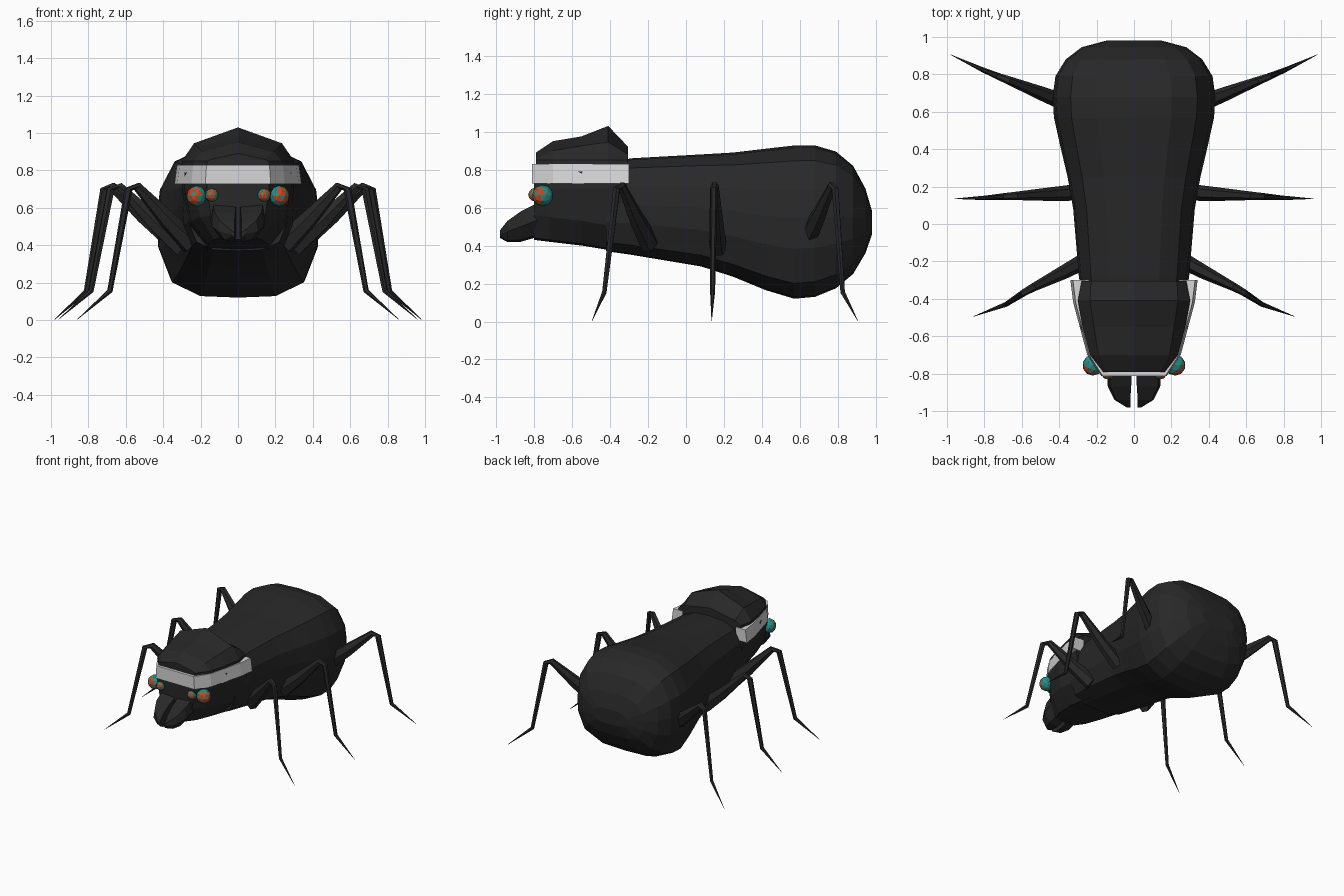
import bpy, bmesh, math
from mathutils import Vector

if "Cube" in bpy.data.objects:
    bpy.data.objects.remove(bpy.data.objects["Cube"])


def material(name, rgb):
    m = bpy.data.materials.new(name)
    m.diffuse_color = (*rgb, 1)
    m.use_nodes = True
    m.node_tree.nodes["Principled BSDF"].inputs["Base Color"].default_value = m.diffuse_color
    return m


BLACK = material("shell black", (0.021, 0.021, 0.021))
GREY = material("band light grey", (0.68, 0.68, 0.68))
TEAL = material("eye teal", (0.02, 0.27, 0.25))
ORANGE = material("eye orange", (0.6, 0.06, 0.01))


def finish(bm, name, *mats):
    bmesh.ops.recalc_face_normals(bm, faces=bm.faces)
    me = bpy.data.meshes.new(name)
    bm.to_mesh(me)
    bm.free()
    for m in mats:
        me.materials.append(m)
    ob = bpy.data.objects.new(name, me)
    bpy.context.collection.objects.link(ob)
    return ob


def loft(name, rings, mat):
    """Skin closed rings of equal point count and cap both ends."""
    bm = bmesh.new()
    vs = [[bm.verts.new(p) for p in r] for r in rings]
    n = len(vs[0])
    for a, b in zip(vs, vs[1:]):
        for i in range(n):
            j = (i + 1) % n
            bm.faces.new((a[i], a[j], b[j], b[i]))
    bm.faces.new(vs[0])
    bm.faces.new(vs[-1])
    return finish(bm, name, mat)


def ring(y, half):
    """Symmetric ring from half profile; first and last points lie on x = 0."""
    pts = half + [(-x, z) for x, z in half[-2:0:-1]]
    return [(x, y, z) for x, z in pts]


# abdomen: one rounded section swept along y (y, half width, bottom, top)
section = [(0, 1), (.46, .97), (.78, .8), (.96, .42), (1, .05), (.98, -.35),
           (.82, -.8), (.47, -.98), (0, -1)]
stations = [(-.42, .27, .37, .84), (-.28, .295, .35, .86), (.08, .325, .29, .88),
            (.25, .355, .235, .89), (.42, .395, .165, .91), (.57, .428, .12, .927),
            (.68, .435, .13, .927), (.79, .42, .175, .895), (.88, .365, .25, .82),
            (.945, .28, .36, .70), (.98, .15, .46, .58)]
loft("abdomen", [ring(y, [(x * w, (b + t) / 2 + z * (t - b) / 2) for x, z in section])
                 for y, w, b, t in stations], BLACK)

# lower head (y, half width, bottom)
loft("lower_head", [ring(y, [(0, .79), (w, .79), (w, .70), (w * .88, b + .13),
                             (w * .55, b + .01), (0, b)])
                    for y, w, b in [(-.31, .30, .36), (-.55, .285, .40),
                                    (-.72, .23, .42), (-.80, .165, .43)]], BLACK)

# head cap with a ridge (y, half width, shoulder x, shoulder z, ridge z)
loft("head_cap", [ring(y, [(0, t), (s, sz), (w, .85), (w, .76), (0, .76)])
                  for y, w, s, sz, t in [(-.305, .28, .23, .88, .92),
                                         (-.41, .30, .235, .945, 1.03),
                                         (-.55, .275, .215, .925, .975),
                                         (-.70, .235, .19, .90, .95),
                                         (-.79, .165, .14, .86, .89)]], BLACK)

# pale band wrapped round the front and sides of the head
path = [(.34, -.30, .24), (.325, -.42, .28), (.25, -.70, .22), (.175, -.80, .15)]
path = path + [(-a, y, -b) for a, y, b in path[::-1]]
rings = []
for xo, y, xi in path:
    yi = y + (.03 if y < -.75 else 0)
    rings.append([(xo, y - .012 * (y < -.75), .727), (xo * .96, y - .012 * (y < -.75), .83),
                  (xi, yi, .83), (xi, yi, .727)])
loft("head_band", rings, GREY)


def leg(name, pts, radii):
    """Tapered six-sided limb; radii are (sideways, vertical) at each joint."""
    pts = [Vector(p) for p in pts]
    rings = []
    for i, p in enumerate(pts):
        t = (pts[min(i + 1, len(pts) - 1)] - pts[max(i - 1, 0)]).normalized()
        side = t.cross(Vector((0, 0, 1))).normalized()
        up = side.cross(t)
        a, b = radii[i]
        rings.append([p + side * a * math.cos(k * math.pi / 3) + up * b * math.sin(k * math.pi / 3)
                      for k in range(6)])
    loft(name, rings, BLACK)


def eye(name, centre, radius, facing):
    """Faceted eye: orange facets at the centre, teal between and around."""
    bm = bmesh.new()
    bmesh.ops.create_icosphere(bm, subdivisions=2, radius=radius)
    facing = Vector(facing).normalized()
    for f in bm.faces:
        corner = any(len(v.link_edges) == 5 for v in f.verts)
        f.material_index = int(corner and f.normal.dot(facing) > .5)
    bmesh.ops.translate(bm, verts=bm.verts, vec=centre)
    finish(bm, name, TEAL, ORANGE)


radii = [(.045, .065), (.037, .05), (.022, .025), (.019, .022), (.013, .015), (.001, .001)]
legs = {
    "front_leg": [(.25, -.19, .41), (.38, -.26, .54), (.54, -.34, .715),
                  (.585, -.365, .70), (.685, -.43, .155), (.86, -.495, .003)],
    "middle_leg": [(.29, .17, .39), (.44, .16, .52), (.635, .15, .715),
                   (.68, .148, .70), (.785, .14, .155), (.96, .135, .003)],
    "rear_leg": [(.36, .645, .45), (.50, .70, .56), (.675, .77, .715),
                 (.715, .785, .70), (.81, .825, .155), (.98, .905, .003)],
}
for s, side in ((1, "left"), (-1, "right")):
    for name, pts in legs.items():
        leg(f"{name}_{side}", [(s * x, y, z) for x, y, z in pts], radii)

    # mandible (y, inner x, outer x, low z, high z)
    jaw = []
    for y, a, b, lo, hi in [(-.74, .01, .15, .45, .62), (-.80, .012, .145, .44, .615),
                            (-.87, .015, .14, .42, .58), (-.94, .02, .105, .418, .53),
                            (-.98, .02, .04, .44, .48)]:
        m = (lo + hi) / 2
        jaw.append([(s * x, y, z) for x, z in [(a, lo), (b * .6 + a * .4, lo + .01), (b, m),
                                               (b * .9 + a * .1, hi), (a, hi - .01)]])
    loft(f"mandible_{side}", jaw, BLACK)

    eye(f"large_eye_{side}", (s * .22, -.755, .663), .056, (s * .5, -.85, 0))
    eye(f"small_eye_{side}", (s * .14, -.795, .668), .036, (s * .2, -1, 0))
